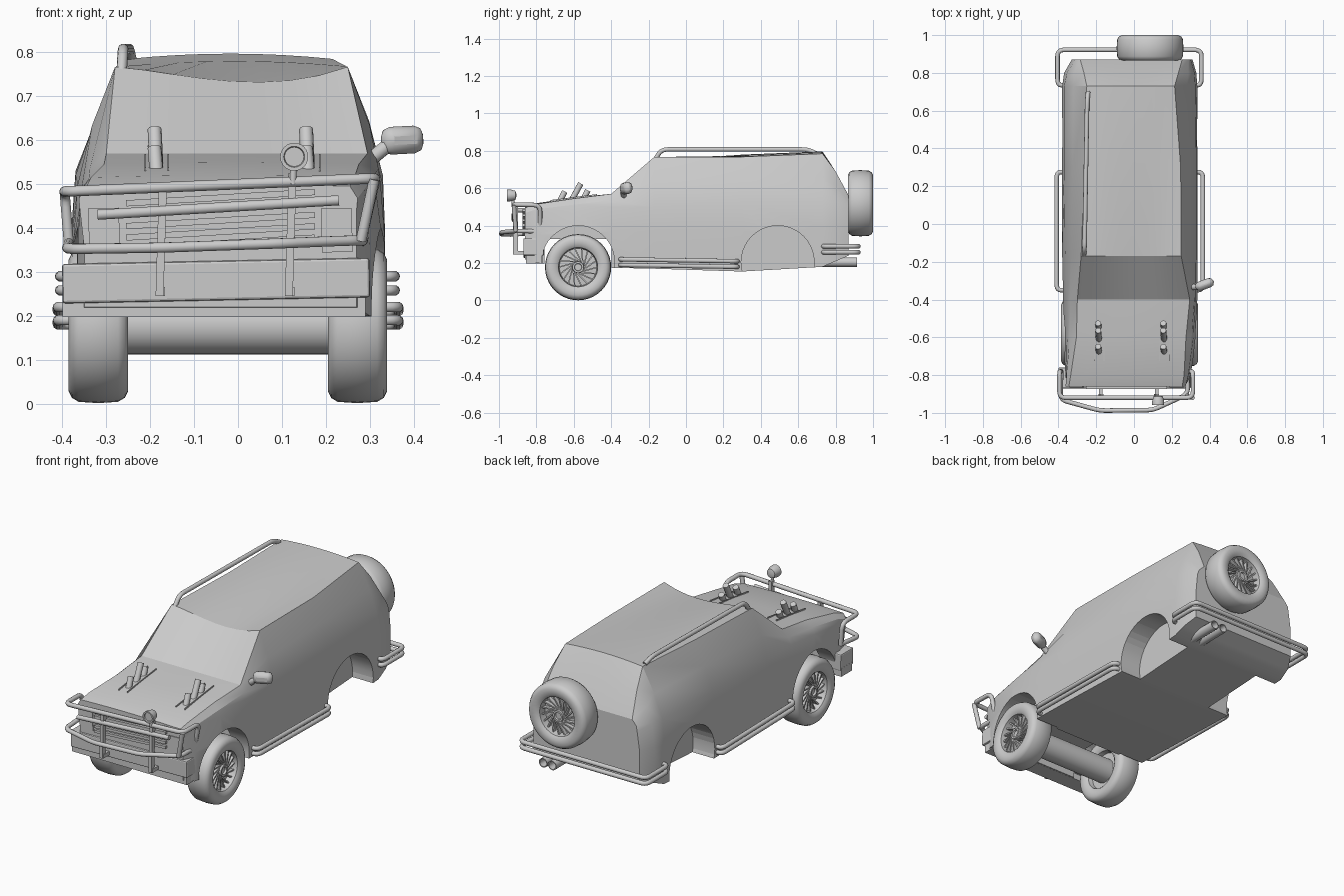
import bpy, bmesh, math
from mathutils import Vector, Matrix

if "Cube" in bpy.data.objects:
    bpy.data.objects.remove(bpy.data.objects["Cube"])


def select(ob):
    bpy.ops.object.select_all(action='DESELECT')
    ob.select_set(True)
    bpy.context.view_layer.objects.active = ob


def smooth(ob, angle=30):
    select(ob)
    bpy.ops.object.shade_smooth_by_angle(angle=math.radians(angle))


def finish(bm, name, angle=30):
    bmesh.ops.recalc_face_normals(bm, faces=bm.faces)
    me = bpy.data.meshes.new(name)
    bm.to_mesh(me)
    bm.free()
    ob = bpy.data.objects.new(name, me)
    bpy.context.collection.objects.link(ob)
    smooth(ob, angle)
    return ob


def box(name, loc, size, rot=(0, 0, 0), bevel=0):
    bpy.ops.mesh.primitive_cube_add(size=1, location=loc, rotation=rot)
    ob = bpy.context.object
    ob.name = name
    ob.scale = size
    bpy.ops.object.transform_apply(location=False, rotation=False, scale=True)
    if bevel:
        m = ob.modifiers.new("bevel", 'BEVEL')
        m.width, m.segments = bevel, 2
    return ob


def tube(name, pts, r=.012, fillet=.035):
    """Round tube along points, with rounded corners."""
    p = [Vector(q) for q in pts]
    path = [p[0]]
    for a, b, c in zip(p, p[1:], p[2:]):
        s = b + (a - b).normalized() * min(fillet, (a - b).length * .45)
        e = b + (c - b).normalized() * min(fillet, (c - b).length * .45)
        for i in range(6):
            t = i / 5
            path.append(s * (1 - t) ** 2 + b * 2 * t * (1 - t) + e * t * t)
    path.append(p[-1])
    cu = bpy.data.curves.new(name, 'CURVE')
    cu.dimensions = '3D'
    cu.bevel_depth, cu.bevel_resolution, cu.use_fill_caps = r, 3, True
    sp = cu.splines.new('POLY')
    sp.points.add(len(path) - 1)
    for q, v in zip(sp.points, path):
        q.co = (*v, 1)
    ob = bpy.data.objects.new(name, cu)
    bpy.context.collection.objects.link(ob)
    select(ob)
    bpy.ops.object.convert(target='MESH')
    smooth(bpy.context.object, 50)


def lathe(name, prof, loc, rot, spokes=0, steps=40):
    """Spin (radius, height) profile about local z; optional wheel spokes."""
    bm = bmesh.new()
    vs = [bm.verts.new((r, 0, z)) for r, z in prof]
    es = [bm.edges.new(e) for e in zip(vs, vs[1:])]
    bmesh.ops.spin(bm, geom=vs + es, cent=(0, 0, 0), axis=(0, 0, 1),
                   angle=math.tau, steps=steps)
    bmesh.ops.remove_doubles(bm, verts=bm.verts, dist=1e-4)
    for i in range(spokes):
        m = (Matrix.Rotation(math.tau * i / spokes, 4, 'Z') @ Matrix.Translation((.064, 0, .03))
             @ Matrix.Rotation(.45, 4, 'Z') @ Matrix.Diagonal((.085, .007, .02, 1)))
        bmesh.ops.create_cube(bm, size=1, matrix=m)
    ob = finish(bm, name, 35)
    ob.location, ob.rotation_euler = loc, rot


def cut(ob, cutter):
    cutter.hide_render = True
    m = ob.modifiers.new("arch", 'BOOLEAN')
    m.operation, m.object, m.solver = 'DIFFERENCE', cutter, 'EXACT'
    select(ob)
    bpy.ops.object.modifier_apply(modifier=m.name)
    bpy.data.objects.remove(cutter)


# Body: y, z_bottom, x low L/R, z_belt, x belt L/R, z_top, x top L/R, crown
stations = [
    (-.86, .22, -.35, .27, .44, -.36, .27, .495, -.345, .255, .005),
    (-.80, .20, -.365, .30, .46, -.36, .29, .515, -.335, .265, .005),
    (-.60, .19, -.37, .33, .48, -.355, .315, .545, -.305, .275, .005),
    (-.40, .175, -.375, .335, .50, -.355, .325, .570, -.30, .295, .0),
    (-.17, .17, -.38, .335, .50, -.365, .33, .767, -.28, .25, -.035),
    (.30, .155, -.38, .335, .52, -.37, .33, .768, -.262, .247, .012),
    (.73, .18, -.38, .335, .53, -.37, .325, .785, -.25, .215, .012),
    (.80, .21, -.37, .33, .53, -.355, .32, .69, -.265, .235, .0),
    (.87, .24, -.33, .31, .50, -.315, .30, .56, -.285, .255, .0)]
bm = bmesh.new()
rings = []
for y, zb, ll, lr, zm, ml, mr, zt, tl, tr, cr in stations:
    sec = [(ll, zb), (ll, zb * .4 + zm * .6), (ml, zm),
           ((ml + tl) / 2 - .01, (zm + zt) / 2)]
    for i in range(9):
        t = i / 8
        u = t ** 1.4 if cr < 0 else t
        sec.append((tl + (tr - tl) * t, zt + cr * 4 * u * (1 - u)))
    sec += [((mr + tr) / 2 + .01, (zm + zt) / 2), (mr, zm),
            (lr, zb * .4 + zm * .6), (lr, zb)]
    rings.append([bm.verts.new((x, y, z)) for x, z in sec])
for a, b in zip(rings, rings[1:]):
    for i in range(len(a)):
        j = (i + 1) % len(a)
        bm.faces.new((a[i], a[j], b[j], b[i]))
bm.faces.new(rings[0])
bm.faces.new(rings[-1])
body = finish(bm, "body")

# Wheel arches: four wells, plus a low channel for the front axle
for x, y, depth, r in ((.32, -.577, .26, .195), (-.36, -.577, .26, .195),
                       (.35, .49, .28, .195), (-.39, .49, .28, .195)):
    bpy.ops.mesh.primitive_cylinder_add(vertices=40, radius=r, depth=depth,
                                        location=(x, y, .205), rotation=(0, math.pi / 2, 0))
    cut(body, bpy.context.object)
cut(body, box("axle_channel", (-.02, -.577, .19), (.5, .36, .28)))
smooth(body, 22)

# Front wheels, axle and spare wheel
tyre = [(0, .04), (.018, .04), (.02, .05), (.03, .05), (.032, .02), (.1, .015), (.105, .055),
        (.12, .066), (.15, .0675), (.165, .06), (.174, .045), (.177, 0), (.174, -.045),
        (.165, -.06), (.15, -.0675), (.12, -.066), (.105, -.055), (.1, -.03), (0, -.03)]
h = math.pi / 2
lathe("front_wheel_right", tyre, (.272, -.577, .178), (0, h, 0), 18)
lathe("front_wheel_left", tyre, (-.318, -.577, .178), (0, -h, 0), 18)
lathe("spare_wheel", tyre, (.085, .9325, .52), (-h, 0, 0), 18)
lathe("front_axle", [(0, -.27), (.066, -.27), (.066, .27), (0, .27)], (-.02, -.577, .178), (0, h, 0))

# Bumper, lip, grille and headlight panels
box("front_bumper", (-.05, -.815, .28), (.7, .11, .09), (0, -.02, 0), .006)
box("bumper_lip", (-.055, -.81, .22), (.69, .09, .045))
for i in range(5):
    box("grille_slat", (-.04, -.862, .365 + i * .026), (.43, .025, .014), (0, -.06, 0))
for x in (-.305, .225):
    box("headlight", (x, -.857, .395), (.07, .015, .1), (0, -.03, 0))

# Bull bar
tube("bull_bar_upper", [(-.385, -.78, .36), (-.395, -.78, .483), (-.395, -.92, .483),
                        (.312, -.92, .513), (.312, -.78, .51), (.28, -.78, .37)])
tube("bull_bar_lower", [(-.385, -.78, .365), (-.39, -.93, .352), (-.18, -.988, .355),
                        (.10, -.985, .365), (.22, -.93, .37), (.285, -.9, .372), (.282, -.78, .37)])
tube("bull_bar_middle", [(-.32, -.92, .43), (.23, -.92, .463)])
tube("bull_bar_side_right", [(.31, -.92, .51), (.28, -.91, .37)])
for x, top in ((-.175, .49), (.12, .525)):
    box("bull_bar_strap", (x, -.912, (top + .245) / 2), (.018, .025, top - .245), (0, .03, 0))
    box("strap_foot", (x, -.89, .255), (.018, .06, .02))

# Lamp on the bull bar
lathe("spot_lamp", [(0, .012), (.022, .012), (.024, .018), (.032, .018), (.032, 0),
                    (.024, -.028), (0, -.035)], (.128, -.94, .562), (h, 0, 0), 0, 24)
tube("lamp_post", [(.125, -.925, .50), (.127, -.925, .55)], .008)

# Hood pipes in shallow trays
for x in (-.185, .16):
    for s in (-1, 1):
        box("hood_tray_side", (x + s * .026, -.6, .546), (.004, .25, .014), (.125, 0, 0))
    for y, top in ((-.68, .582), (-.62, .625), (-.56, .588)):
        tube("hood_pipe", [(x, y, .52), (x - .005, y + (top - .53) * .6, top)], .016)

# Side tubes and rear tubes
for xi, xo in ((.31, .365), (-.36, -.41)):
    for z in (.185, .215):
        tube("side_step_tube", [(xi, -.35, z + .005), (xo, -.35, z + .005),
                                (xo, .275, z - .005), (xi, .275, z - .005)])
for z in (.258, .29):
    tube("rear_guard_tube", [(-.36, .735, z), (-.405, .735, z), (-.405, .922, z),
                             (.357, .922, z), (.357, .735, z), (.31, .735, z)])

# Tail pipes
for x in (.165, .22):
    lathe("tail_pipe", [(0, 0), (.018, 0), (.02, .06), (.025, .06), (.025, -.13), (0, -.13)],
          (x, .855, .205), (-h, 0, 0), 0, 20)

# Roof rail, left side only
tube("roof_rail", [(-.265, -.165, .755), (-.262, -.13, .808), (-.248, .65, .808), (-.243, .70, .785)])

# Door mirror, right side only
mirror = box("mirror", (.374, -.32, .6), (.1, .05, .063), (0, -.05, .35), .022)
smooth(mirror, 60)
tube("mirror_arm", [(.295, -.33, .55), (.325, -.335, .575), (.35, -.33, .595)], .016)
